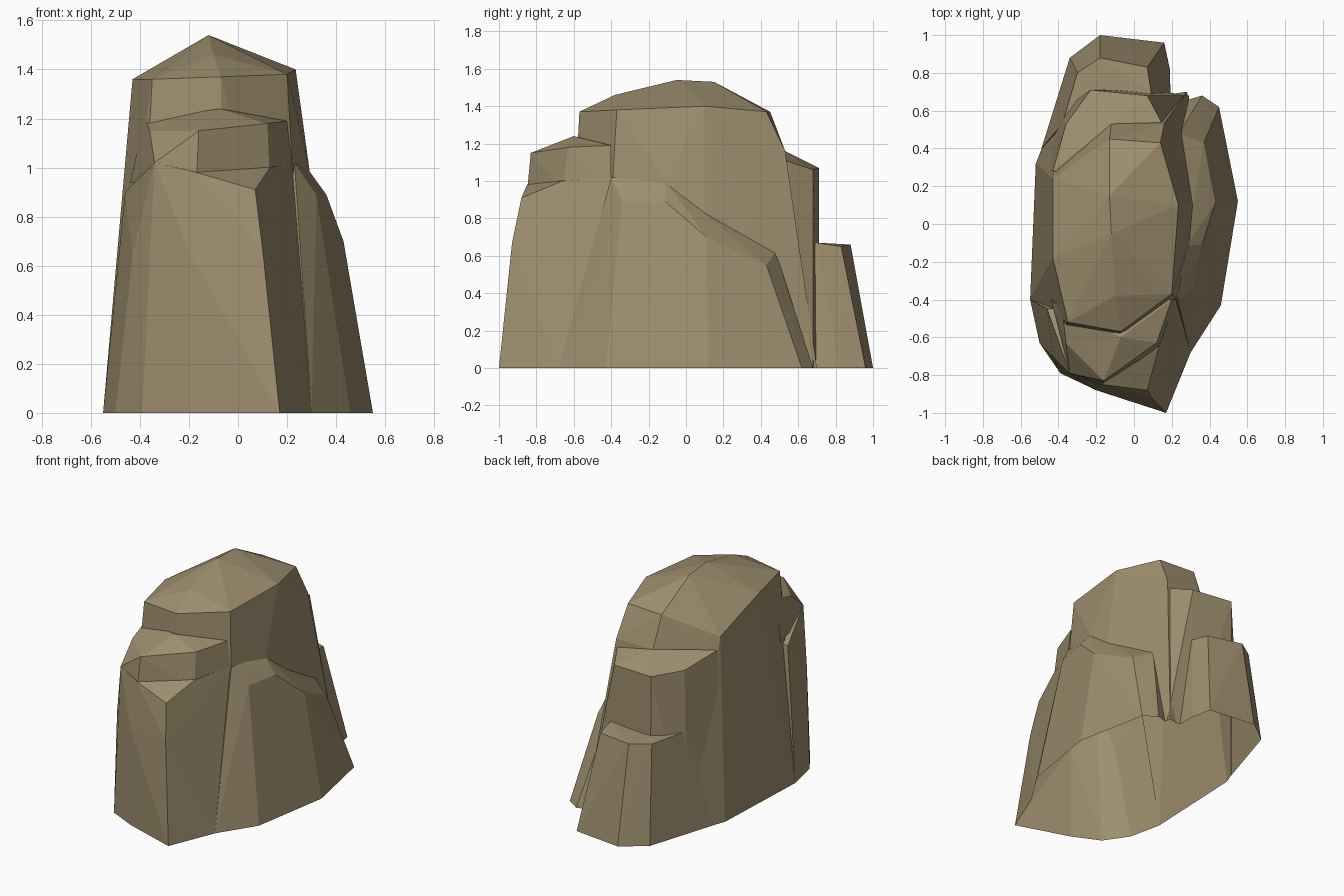
import bpy, bmesh

if "Cube" in bpy.data.objects:
    bpy.data.objects.remove(bpy.data.objects["Cube"])

stone = bpy.data.materials.new("tan stone")
stone.diffuse_color = (0.34, 0.27, 0.155, 1)
stone.use_nodes = True
stone.node_tree.nodes["Principled BSDF"].inputs["Base Color"].default_value = stone.diffuse_color


def chunk(name, foot, top):
    """A faceted convex boulder: ground outline (x, y) plus upper corners (x, y, z)."""
    bm = bmesh.new()
    for p in [(x, y, 0) for x, y in foot] + top:
        bm.verts.new(p)
    res = bmesh.ops.convex_hull(bm, input=bm.verts)
    junk = [g for g in res["geom_interior"] + res["geom_unused"]
            if isinstance(g, bmesh.types.BMVert)]
    bmesh.ops.delete(bm, geom=list(set(junk)), context='VERTS')
    bmesh.ops.recalc_face_normals(bm, faces=bm.faces)
    me = bpy.data.meshes.new(name)
    bm.to_mesh(me)
    bm.free()
    me.materials.append(stone)
    ob = bpy.data.objects.new(name, me)
    bpy.context.collection.objects.link(ob)
    return ob


# tall central block with the domed cap
rock = chunk("rock",
    [(-.55, -.4), (-.52, .32), (-.41, .6), (.28, .7), (.42, .1), (.28, -.45),
     (-.07, -.64), (-.42, -.62)],
    [(.29, -.11, 1.0), (.20, -.37, 1.38), (-.07, -.57, 1.37), (-.35, -.52, 1.36),
     (-.43, -.18, 1.36), (-.43, .24, 1.22), (-.13, .45, 1.37), (.14, .43, 1.37),
     (.16, .53, 1.16), (-.12, .53, 1.16), (.235, .10, 1.40), (-.10, -.38, 1.46),
     (-.12, -.05, 1.54), (-.13, .15, 1.53)])

# back shoulder below the cap
back_shoulder = chunk("back_shoulder",
    [(-.5, .3), (-.41, .58), (-.23, .715), (.1, .71), (.29, .68), (.3, .2)],
    [(-.23, .71, 1.07), (.07, .68, 1.06), (.15, .53, 1.11), (-.12, .53, 1.16),
     (-.43, .28, 1.14), (-.36, .53, 1.08), (.2, .2, 1.1)])

# low step at the very back
back_step = chunk("back_step",
    [(-.49, .4), (-.41, .6), (-.34, .88), (-.18, 1.0), (.16, .96), (.19, .82), (.2, .4)],
    [(-.18, .88, .66), (.07, .83, .65), (.09, .70, .67), (-.30, .80, .66),
     (-.38, .53, .67), (0, .4, .67)])

# sloping buttress on the right side
right_buttress = chunk("right_buttress",
    [(.30, -.68), (.46, -.43), (.55, .12), (.45, .62), (.36, .68), (.1, .6), (.1, -.6)],
    [(.23, -.40, 1.02), (.32, -.34, .89), (.28, -.11, 1.0), (.36, -.11, .89),
     (.43, .11, .70), (.32, .12, .75), (.37, .43, .55), (.24, .48, .62)])

# broad front foot, topped by a small ledge
front_foot = chunk("front_foot",
    [(.17, -1.0), (.30, -.68), (.3, -.3), (-.1, -.91), (-.2, -.88), (-.39, -.79),
     (-.50, -.63), (-.55, -.4)],
    [(.10, -.93, .67), (.07, -.88, .91), (-.17, -.85, .98), (-.34, -.79, 1.02),
     (.13, -.66, 1.0), (.22, -.4, 1.02), (-.2, -.88, .66), (-.43, -.7, .65),
     (-.46, -.45, .9)])

# front shoulder overhanging the ledge
front_shoulder = chunk("front_shoulder", [],
    [(-.16, -.83, 1.15), (.12, -.63, 1.18), (.20, -.40, 1.19), (-.07, -.60, 1.24),
     (-.36, -.63, 1.15), (-.34, -.79, 1.02), (-.17, -.85, .94), (.13, -.66, .94),
     (.23, -.4, .94), (-.34, -.78, .94), (-.44, -.4, .94), (-.38, -.45, 1.2)])

# fuse the chunks into a single shell
bpy.context.view_layer.objects.active = rock
for part in (back_shoulder, back_step, right_buttress, front_foot, front_shoulder):
    mod = rock.modifiers.new("fuse", 'BOOLEAN')
    mod.operation = 'UNION'
    mod.solver = 'EXACT'
    mod.object = part
    bpy.ops.object.modifier_apply(modifier=mod.name)
    bpy.data.objects.remove(part)

# the underside is open
bm = bmesh.new()
bm.from_mesh(rock.data)
under = [f for f in bm.faces if all(v.co.z < 0.001 for v in f.verts)]
bmesh.ops.delete(bm, geom=under, context='FACES')
bm.to_mesh(rock.data)
bm.free()
